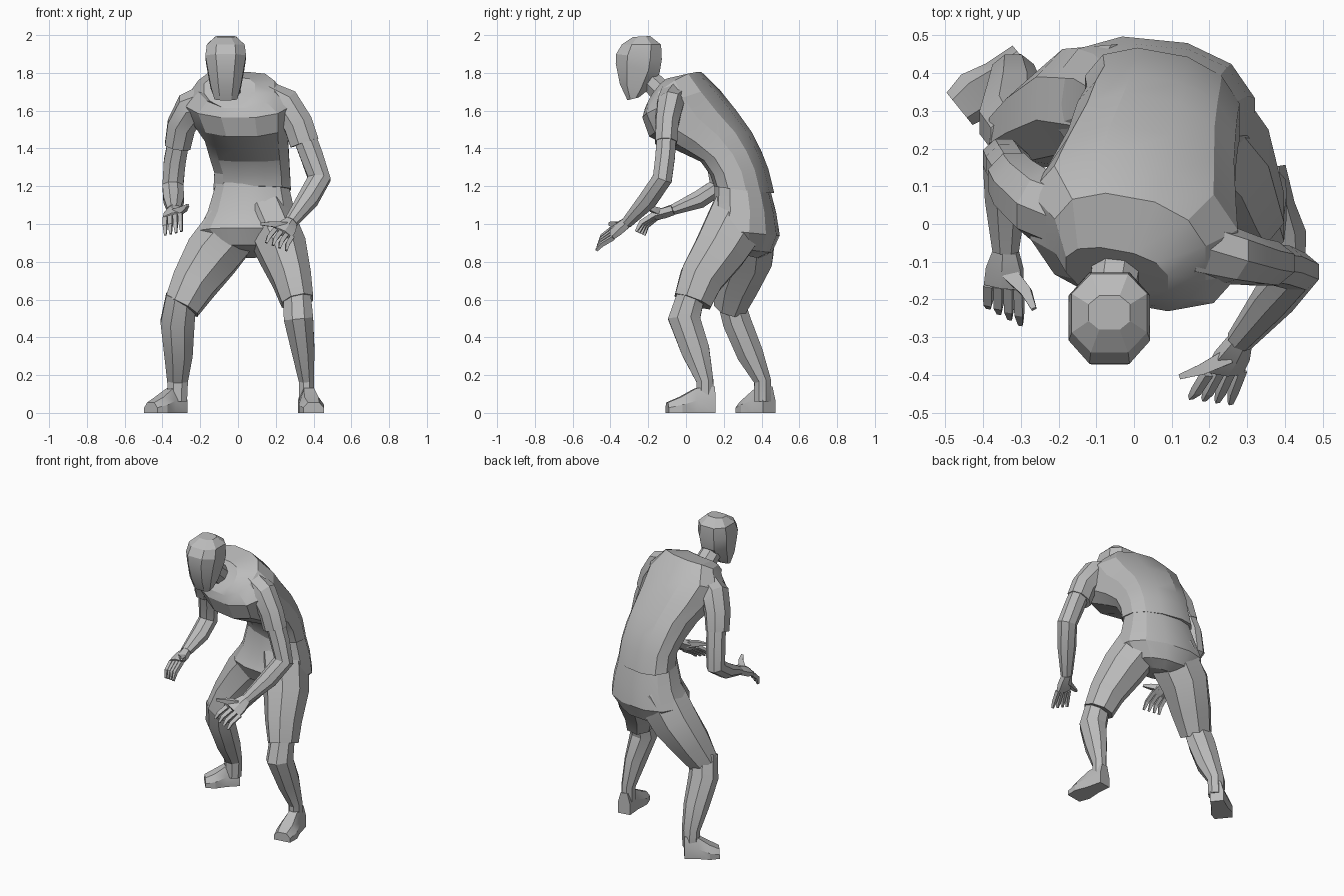
import bpy, bmesh, math
from mathutils import Vector

cube = bpy.data.objects.get("Cube")
if cube:
    bpy.data.objects.remove(cube, do_unlink=True)

grey = bpy.data.materials.new("plain grey")
grey.use_nodes = True
grey.diffuse_color = (0.5, 0.5, 0.5, 1)
grey.node_tree.nodes["Principled BSDF"].inputs["Base Color"].default_value = (0.5, 0.5, 0.5, 1)


def skin_rings(name, rings, angle=22):
    """Bridge equal rings of points and cap both ends."""
    bm = bmesh.new()
    loops = [[bm.verts.new(p) for p in ring] for ring in rings]
    n = len(loops[0])
    for a, b in zip(loops, loops[1:]):
        for i in range(n):
            j = (i + 1) % n
            bm.faces.new((a[i], a[j], b[j], b[i]))
    bm.faces.new(loops[0])
    bm.faces.new(loops[-1])
    bmesh.ops.recalc_face_normals(bm, faces=bm.faces)
    mesh = bpy.data.meshes.new(name)
    bm.to_mesh(mesh)
    bm.free()
    mesh.materials.append(grey)
    obj = bpy.data.objects.new(name, mesh)
    bpy.context.collection.objects.link(obj)
    bpy.ops.object.select_all(action='DESELECT')
    obj.select_set(True)
    bpy.context.view_layer.objects.active = obj
    bpy.ops.object.shade_smooth_by_angle(angle=math.radians(angle))


def tube(name, path, sides=8, ref=(1, 0, 0)):
    """Limb along a path of (x, y, z, half width, half depth)."""
    pts = [Vector(p[:3]) for p in path]
    rings = []
    grow = 1 / math.cos(math.pi / sides) if sides > 4 else 1.2
    for k, p in enumerate(path):
        t = (pts[min(k + 1, len(pts) - 1)] - pts[max(k - 1, 0)]).normalized()
        u = Vector(ref)
        u = (u - t * u.dot(t)).normalized()
        v = t.cross(u)
        ring = []
        for i in range(sides):
            a = 2 * math.pi * (i + 0.5) / sides
            ring.append(pts[k] + (u * math.cos(a) * p[3] + v * math.sin(a) * p[4]) * grow)
        rings.append(ring)
    skin_rings(name, rings)


def body(name, sections, sides=12, yaw=0.0, power=0.85):
    """Sections of (centre x, half width, front y, front z, back y, back z, side lift)."""
    rings = []
    grow = 1 / math.cos(math.pi / sides) ** power
    for cx, w, fy, fz, by, bz, lift in sections:
        ring = []
        for i in range(sides):
            a = 2 * math.pi * (i + 0.5) / sides
            c, s = math.cos(a), math.sin(a)
            c = math.copysign(abs(c) ** power, c) * grow
            s = math.copysign(abs(s) ** power, s) * grow
            f = (s + 1) / 2
            ring.append((cx + w * c, fy + (by - fy) * f - yaw * w * c,
                         fz + (bz - fz) * f + lift * abs(c)))
        rings.append(ring)
    skin_rings(name, rings)


# Head and neck
body("head", [
    (-.065, .06, -.31, 1.655, -.25, 1.67, 0),
    (-.065, .08, -.35, 1.74, -.2, 1.71, 0),
    (-.065, .098, -.372, 1.85, -.14, 1.8, 0),
    (-.065, .108, -.37, 1.9, -.128, 1.87, 0),
    (-.065, .1, -.34, 1.95, -.132, 1.95, 0),
    (-.065, .055, -.28, 1.99, -.19, 1.995, 0)], sides=8, power=.8)
tube("neck", [(-.045, -.08, 1.64, .07, .065), (-.05, -.14, 1.71, .062, .06),
              (-.06, -.2, 1.77, .06, .055)])

# Shirt, hunched forward with the left shoulder leading
body("shirt", [
    (.075, .205, .16, 1.2, .455, 1.165, 0),
    (.075, .2, .14, 1.26, .425, 1.29, 0),
    (.06, .21, .09, 1.33, .385, 1.39, 0),
    (.045, .22, -.04, 1.385, .335, 1.48, .02),
    (.02, .25, -.18, 1.46, .25, 1.6, .01),
    (.0, .275, -.215, 1.56, .16, 1.71, .01),
    (-.01, .2, -.205, 1.605, .07, 1.795, .03),
    (-.045, .135, -.195, 1.61, -.07, 1.765, .03)], yaw=.18)

# Shorts
body("shorts_seat", [
    (.075, .19, .16, 1.22, .43, 1.22, 0),
    (.07, .23, .15, 1.07, .47, 1.06, 0),
    (.055, .265, .11, .98, .488, .94, 0),
    (.05, .19, .15, .89, .45, .85, 0),
    (.05, .1, .2, .87, .38, .82, 0)], yaw=.1)
tube("shorts_left_leg", [
    (.15, .29, 1.05, .13, .16), (.235, .18, .86, .128, .138),
    (.285, .08, .71, .103, .115), (.315, .035, .59, .085, .1)])
tube("shorts_right_leg", [
    (-.01, .32, 1.0, .15, .155), (-.14, .32, .83, .145, .14),
    (-.235, .27, .68, .118, .115), (-.3, .235, .56, .095, .085)])

# Shins
tube("left_shin", [
    (.31, .04, .67, .07, .07), (.32, -.01, .5, .078, .085),
    (.345, .05, .33, .06, .075), (.362, .1, .17, .04, .045), (.362, .1, .06, .04, .045)])
tube("right_shin", [
    (-.3, .23, .62, .08, .07), (-.32, .27, .48, .09, .075),
    (-.315, .34, .31, .075, .07), (-.32, .405, .17, .055, .045), (-.32, .405, .06, .05, .045)])


# Feet: rounded box slices from heel to toe
def foot(name, heel, toe):
    heel, toe = Vector(heel), Vector(toe)
    d = toe - heel
    side = Vector((-d.y, d.x, 0)).normalized()
    rings = []
    for f, w, h in ((0, .042, .14), (.4, .05, .13), (.72, .068, .085), (1, .055, .055)):
        p = heel + d * f
        rings.append([p + side * (x * w) + Vector((0, 0, z * h))
                      for x, z in ((-1, 0), (1, 0), (1, .5), (.55, 1), (-.55, 1), (-1, .5))])
    skin_rings(name, rings)


foot("left_foot", (.36, .15, 0), (.4, -.1, 0))
foot("right_foot", (-.295, .44, 0), (-.462, .305, 0))

# Sleeves and arms
tube("left_sleeve", [
    (.15, -.07, 1.66, .09, .08), (.25, -.085, 1.63, .085, .07),
    (.318, -.1, 1.53, .078, .06), (.352, -.105, 1.43, .077, .058)])
tube("right_sleeve", [
    (-.15, .02, 1.65, .09, .1), (-.25, .05, 1.61, .085, .09),
    (-.3, .09, 1.52, .075, .08), (-.32, .12, 1.41, .068, .07)])
tube("left_arm", [
    (.33, -.1, 1.52, .06, .05), (.39, -.11, 1.36, .06, .052), (.43, -.125, 1.24, .06, .052),
    (.37, -.2, 1.13, .055, .05), (.28, -.31, 1.01, .035, .03)])
tube("right_arm", [
    (-.3, .1, 1.52, .055, .055), (-.335, .16, 1.33, .058, .052), (-.345, .175, 1.2, .055, .055),
    (-.34, .07, 1.13, .055, .048), (-.34, -.07, 1.075, .035, .028)])


# Hands: palm, four curled fingers and a thumb
def hand(side, wrist, index, pinky, index_tip, pinky_tip, thumb):
    wrist, index, pinky, index_tip, pinky_tip = map(
        Vector, (wrist, index, pinky, index_tip, pinky_tip))
    across = pinky - index
    mid = (index + pinky) / 2
    tube(side + "_palm", [
        (*wrist, .032, .026), (*wrist.lerp(mid, .5), .048, .026), (*mid, .052, .018)],
        sides=6, ref=across)
    for k, label in enumerate(("index", "middle", "ring", "little")):
        base = index.lerp(pinky, k / 3)
        tip = index_tip.lerp(pinky_tip, k / 3)
        bend = base.lerp(tip, .5) + (mid - wrist) * .2 + Vector((0, 0, .01))
        tube(side + "_" + label + "_finger",
             [(*base, .014, .014), (*bend, .013, .013), (*tip, .007, .007)],
             sides=4, ref=across)
    tube(side + "_thumb", [(*p, r, r) for p, r in zip(thumb, (.024, .017, .008))],
         sides=4, ref=(0, 0, 1))


hand("left", (.28, -.31, 1.01), (.195, -.395, .97), (.285, -.385, .93),
     (.15, -.46, .9), (.255, -.475, .86),
     ((.25, -.35, .99), (.18, -.385, 1.0), (.12, -.405, 1.0)))
hand("right", (-.34, -.07, 1.075), (-.305, -.17, 1.05), (-.385, -.16, 1.03),
     (-.3, -.265, .96), (-.385, -.22, .94),
     ((-.33, -.13, 1.06), (-.285, -.18, 1.08), (-.265, -.225, 1.1)))
